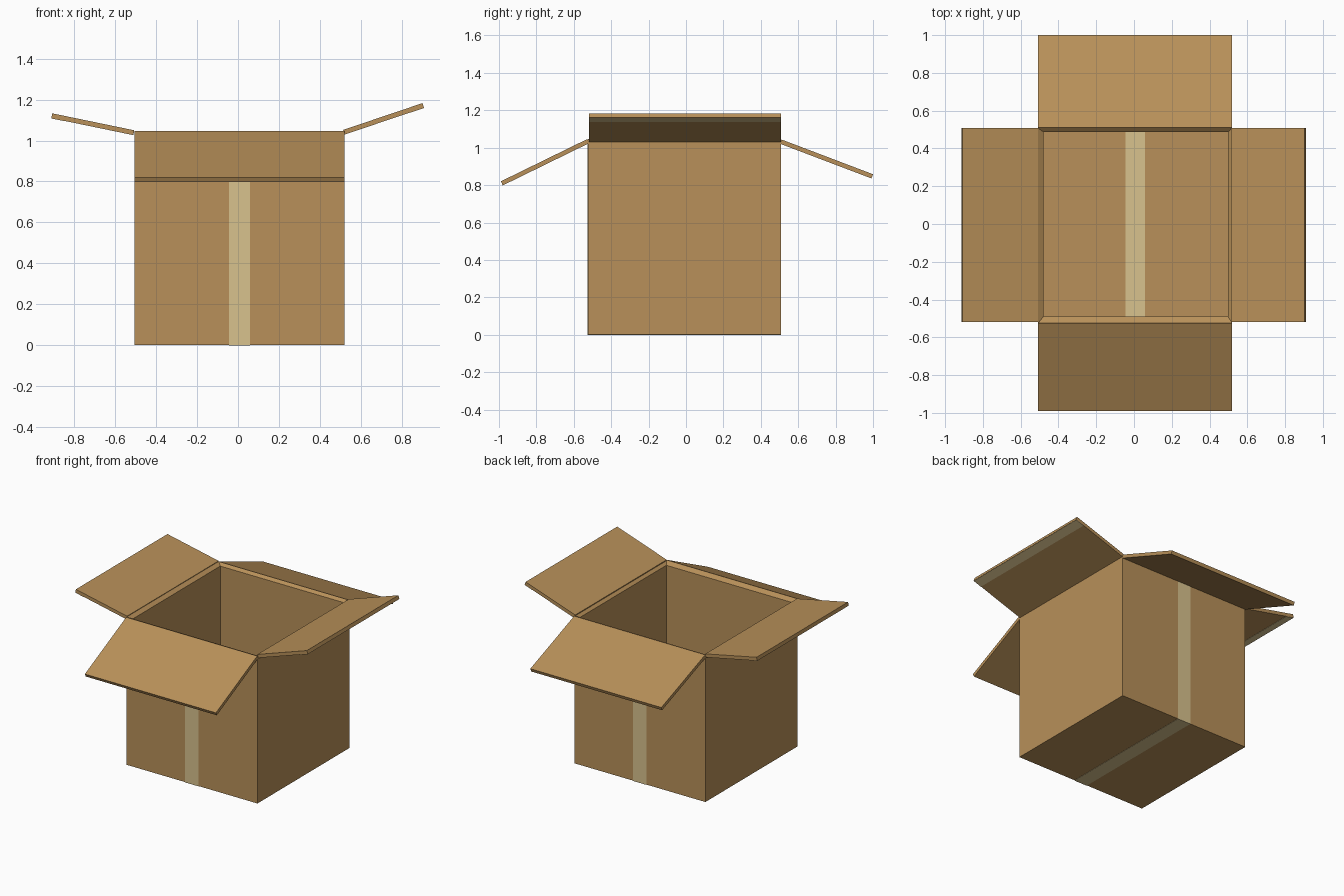
import bpy, bmesh
from mathutils import Vector

if "Cube" in bpy.data.objects:
    bpy.data.objects.remove(bpy.data.objects["Cube"])


def material(name, rgb):
    m = bpy.data.materials.new(name)
    m.diffuse_color = (*rgb, 1)
    m.use_nodes = True
    m.node_tree.nodes["Principled BSDF"].inputs["Base Color"].default_value = m.diffuse_color
    return m


CARD = material("cardboard", (0.48, 0.28, 0.10))
TAPE = material("tape", (0.69, 0.54, 0.27))

# Outer and inner limits of the box walls
X0, X1, Y0, Y1 = -0.507, 0.52, -0.525, 0.507
IX0, IX1, IY0, IY1 = -0.48, 0.497, -0.49, 0.487
TOP, RIM, FLOOR = 1.046, 1.028, 0.025
TX0, TX1 = -0.045, 0.058


def finish(name, bm, mat):
    bmesh.ops.recalc_face_normals(bm, faces=bm.faces)
    me = bpy.data.meshes.new(name)
    bm.to_mesh(me)
    bm.free()
    me.materials.append(mat)
    ob = bpy.data.objects.new(name, me)
    bpy.context.collection.objects.link(ob)
    return ob


def rect(bm, x0, x1, y0, y1, z):
    return [bm.verts.new((x, y, z)) for x, y in
            ((x0, y0), (x1, y0), (x1, y1), (x0, y1))]


def block(name, x0, x1, y0, y1, z0, z1, mat):
    bm = bmesh.new()
    bmesh.ops.create_cube(bm, size=1)
    bmesh.ops.scale(bm, vec=(x1 - x0, y1 - y0, z1 - z0), verts=bm.verts)
    bmesh.ops.translate(bm, verts=bm.verts,
                        vec=((x0 + x1) / 2, (y0 + y1) / 2, (z0 + z1) / 2))
    return finish(name, bm, mat)


def slab(name, axis, base, tip, lo, hi, thick, mat):
    """Sheet whose top runs from base to tip (offset, z), extruded lo..hi."""
    b, t = Vector(base), Vector(tip)
    n = (t - b).orthogonal().normalized()
    if n.y > 0:
        n = -n
    prof = [b, t, t + n * thick, b + n * thick]
    bm = bmesh.new()
    place = (lambda p, s: (p.x, s, p.y)) if axis == 'x' else (lambda p, s: (s, p.x, p.y))
    face = bm.faces.new([bm.verts.new(place(p, lo)) for p in prof])
    ext = bmesh.ops.extrude_face_region(bm, geom=[face])
    move = Vector((0, hi - lo, 0)) if axis == 'x' else Vector((hi - lo, 0, 0))
    bmesh.ops.translate(bm, vec=move,
                        verts=[v for v in ext['geom'] if isinstance(v, bmesh.types.BMVert)])
    return finish(name, bm, mat)


# Open box: outer wall, sloping rim, inner wall and floor
bm = bmesh.new()
loops = [rect(bm, X0, X1, Y0, Y1, 0), rect(bm, X0, X1, Y0, Y1, TOP),
         rect(bm, IX0, IX1, IY0, IY1, RIM), rect(bm, IX0, IX1, IY0, IY1, FLOOR)]
for a, b in zip(loops, loops[1:]):
    for i in range(4):
        j = (i + 1) % 4
        bm.faces.new((a[i], a[j], b[j], b[i]))
bm.faces.new(loops[0])
bm.faces.new(loops[-1])
finish("box_body", bm, CARD)

# Four flaps hinged at the rim: axis, base, tip, side limits
flaps = {
    "right_flap": ('x', (X1 - 0.006, TOP + 0.006), (0.902, 1.183), -0.518, 0.507),
    "left_flap": ('x', (X0, TOP + 0.004), (-0.908, 1.133), -0.518, 0.507),
    "front_flap": ('y', (Y0 - 0.003, TOP), (-0.99, 0.82), X0, X1),
    "back_flap": ('y', (Y1 + 0.003, TOP - 0.002), (1.0, 0.858), X0, X1),
}
for name, (axis, base, tip, lo, hi) in flaps.items():
    slab(name, axis, base, tip, lo, hi, 0.024, CARD)
    # Half-width tape along the outer edge under the side flaps
    if axis == 'x':
        b, t = Vector(base), Vector(tip)
        start = t - (t - b).normalized() * 0.065
        slab(name + "_tape", axis, start, t, lo, hi, 0.0255, TAPE).name = name + "_tape"
        bpy.data.objects.remove(bpy.data.objects[name + "_tape"])
        n = Vector((-(t - b).y, (t - b).x)).normalized()
        n = n if n.y < 0 else -n
        edge = t - (t - b).normalized() * 0.001
        slab(name + "_tape", axis, start + n * 0.022, edge + n * 0.022,
             lo, hi, 0.0035, TAPE)

# Tape down the front and back, under the base and along the inside floor
E = 0.0015
block("front_tape", TX0, TX1, Y0 - E, Y0 + E, 0, 1.02, TAPE)
block("back_tape", TX0, TX1, Y1 - E, Y1 + E, 0, 1.02, TAPE)
block("bottom_tape", TX0, TX1, Y0 - E, Y1 + E, -E, E, TAPE)
block("floor_tape", TX0, TX1, IY0, IY1, FLOOR - E, FLOOR + E, TAPE)
